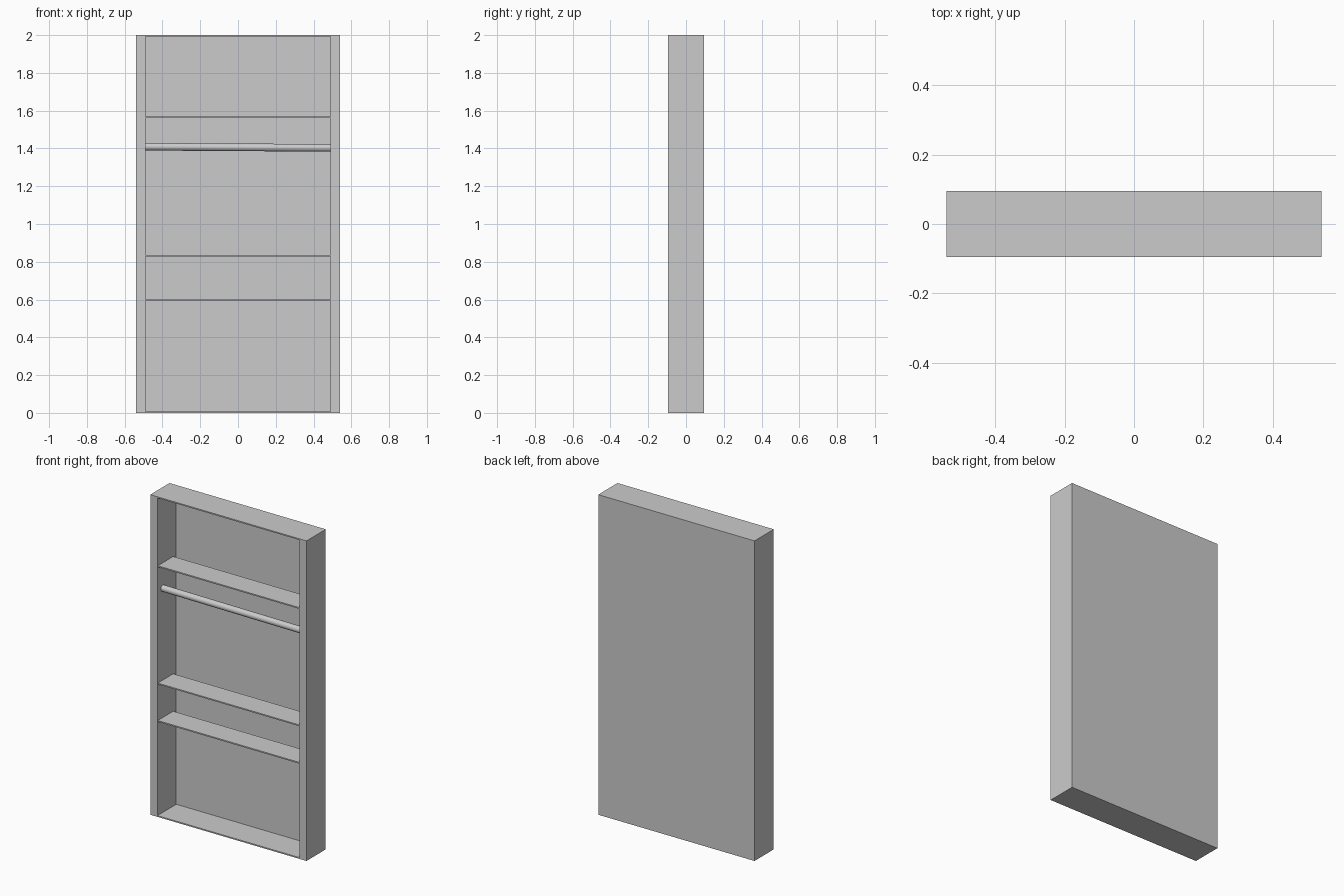
import bpy
from mathutils import Vector

if "Cube" in bpy.data.objects:
    bpy.data.objects.remove(bpy.data.objects["Cube"])

W, D, H = 0.54, 0.095, 2.0      # half width, half depth, height
IN = 0.49                       # half width of the opening
T = 0.008                       # thin board thickness


def box(name, lo, hi):
    lo, hi = Vector(lo), Vector(hi)
    bpy.ops.mesh.primitive_cube_add(size=1, location=(lo + hi) / 2)
    ob = bpy.context.object
    ob.name = name
    ob.scale = hi - lo
    bpy.ops.object.transform_apply(location=False, rotation=False, scale=True)
    return ob


# Thick side panels
box("left_side", (-W, -D, 0), (-IN, D, H))
box("right_side", (IN, -D, 0), (W, D, H))

# Thin bottom, top and back boards between the sides
box("bottom_board", (-IN, -D, 0), (IN, D, T))
box("top_board", (-IN, -D, H - T), (IN, D, H))
box("back_panel", (-IN, D - 0.005, T), (IN, D, H - T))

# Shelves, stopping short of the back
for i, z in enumerate((0.597, 0.831, 1.564)):
    box(f"shelf_{i + 1}", (-IN, -0.092, z - T / 2), (IN, 0.06, z + T / 2))

# Hanging rail, tilted very slightly
a, b = Vector((-IN, -0.042, 1.409)), Vector((IN, -0.042, 1.403))
bpy.ops.mesh.primitive_cylinder_add(vertices=32, radius=0.02, depth=(b - a).length,
                                    location=(a + b) / 2)
rail = bpy.context.object
rail.name = "hanging_rail"
rail.rotation_mode = 'QUATERNION'
rail.rotation_quaternion = (b - a).to_track_quat('Z', 'Y')
bpy.ops.object.shade_smooth_by_angle()
